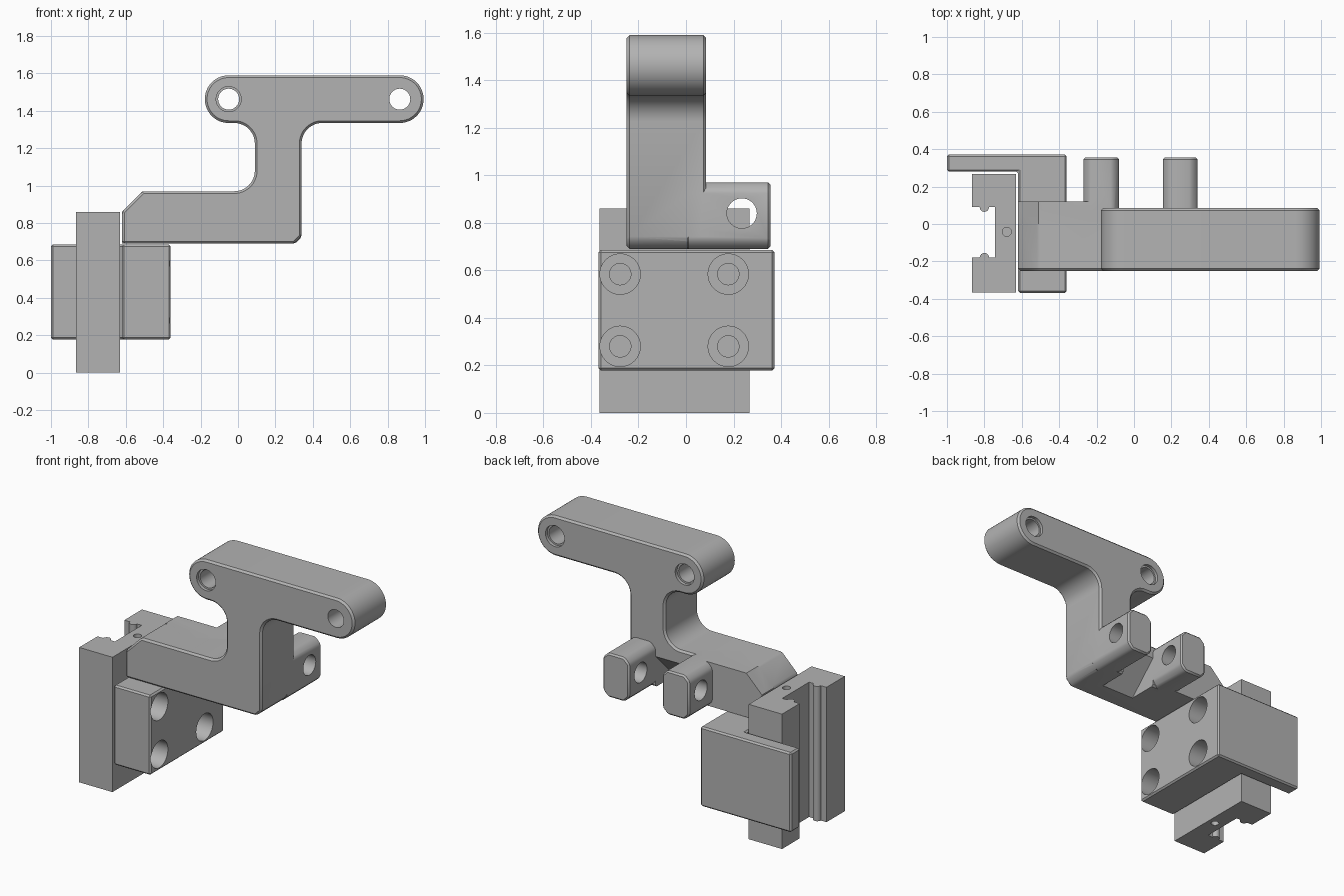
import bpy, bmesh, math

cube = bpy.data.objects.get("Cube")
if cube:
    bpy.data.objects.remove(cube, do_unlink=True)

grey = bpy.data.materials.new("plain grey")
grey.use_nodes = True
colour = (0.45, 0.45, 0.45, 1)
grey.diffuse_color = colour
grey.node_tree.nodes["Principled BSDF"].inputs["Base Color"].default_value = colour

PLACE = {"x": lambda u, v, t: (t, u, v),
         "y": lambda u, v, t: (u, t, v),
         "z": lambda u, v, t: (u, v, t)}


def prism(name, outline, axis, lo, hi):
    """Extrude a 2D outline along an axis."""
    bm = bmesh.new()
    base = bm.faces.new([bm.verts.new(PLACE[axis](u, v, lo)) for u, v in outline])
    out = bmesh.ops.extrude_face_region(bm, geom=[base])
    shift = PLACE[axis](0, 0, hi - lo)
    bmesh.ops.translate(bm, vec=shift,
                        verts=[g for g in out["geom"] if isinstance(g, bmesh.types.BMVert)])
    bmesh.ops.recalc_face_normals(bm, faces=bm.faces)
    mesh = bpy.data.meshes.new(name)
    bm.to_mesh(mesh)
    bm.free()
    mesh.materials.append(grey)
    obj = bpy.data.objects.new(name, mesh)
    bpy.context.collection.objects.link(obj)
    return obj


def arc(cu, cv, r, a, b, n=12):
    """Points along an arc from angle a to angle b, in degrees."""
    angles = [math.radians(a + (b - a) * i / n) for i in range(n + 1)]
    return [(cu + r * math.cos(t), cv + r * math.sin(t)) for t in angles]


def rod(axis, u, v, r, lo, hi):
    return prism("cutter", arc(u, v, r, 0, 360, 40)[:-1], axis, lo, hi)


def chamfered(u0, u1, v0, v1, c):
    return [(u0 + c, v0), (u1 - c, v0), (u1, v0 + c), (u1, v1 - c),
            (u1 - c, v1), (u0 + c, v1), (u0, v1 - c), (u0, v0 + c)]


def apply(obj, mod):
    bpy.context.view_layer.objects.active = obj
    bpy.ops.object.modifier_apply(modifier=mod.name)


def bevel(obj, width):
    mod = obj.modifiers.new("bevel", "BEVEL")
    mod.width = width
    mod.limit_method = "ANGLE"
    mod.angle_limit = math.radians(40)
    apply(obj, mod)


def combine(obj, other, operation):
    mod = obj.modifiers.new("bool", "BOOLEAN")
    mod.operation = operation
    mod.solver = "EXACT"
    mod.object = other
    apply(obj, mod)
    bpy.data.objects.remove(other, do_unlink=True)


def smooth(obj):
    bpy.ops.object.select_all(action="DESELECT")
    obj.select_set(True)
    bpy.context.view_layer.objects.active = obj
    bpy.ops.object.shade_smooth_by_angle(angle=math.radians(25))


# Bracket arm: stepped profile with a rounded top bar
FRONT, BACK = -0.25, 0.085
foot = [(-0.62, 0.69), (-0.62, 0.86), (-0.51, 0.97)]
outline = (foot + arc(-0.02, 1.08, 0.11, -90, 0) + arc(-0.02, 1.225, 0.11, 0, 90)
           + arc(-0.05, 1.4625, 0.1275, 270, 90, 24) + arc(0.865, 1.4625, 0.1275, 90, -90, 24)
           + arc(0.45, 1.225, 0.11, 90, 180) + [(0.34, 0.73), (0.30, 0.69)])
arm = prism("bracket_arm", outline, "y", FRONT, BACK)
bevel(arm, 0.012)

# Thicker back of the foot
combine(arm, prism("pad", foot + [(-0.17, 0.97), (-0.17, 0.69)], "y", 0.0, 0.12), "UNION")

# Sloped relief between the lugs
combine(arm, prism("cutter", [(-0.12, 0.68), (0.13, 0.93), (0.13, 0.68)], "x", -0.08, 0.155),
        "DIFFERENCE")

# Two hinge lugs at the back
for x0, x1 in ((-0.27, -0.08), (0.155, 0.34)):
    lug = prism("lug", chamfered(x0, x1, 0.69, 0.97, 0.035), "y", 0.0, 0.355)
    bevel(lug, 0.01)
    combine(arm, lug, "UNION")
combine(arm, rod("x", 0.235, 0.84, 0.063, -0.4, 0.5), "DIFFERENCE")

# Holes through the top bar, with shallow counterbores
for x in (-0.05, 0.865):
    combine(arm, rod("y", x, 1.4625, 0.056, -0.4, 0.3), "DIFFERENCE")
combine(arm, rod("y", -0.05, 1.4625, 0.067, -0.4, FRONT + 0.02), "DIFFERENCE")
for x in (-0.05, 0.865):
    combine(arm, rod("y", x, 1.4625, 0.067, BACK - 0.02, 0.3), "DIFFERENCE")
smooth(arm)

# Carriage block with a flange behind the rail
block = prism("carriage_block", [(-0.62, -0.368), (-0.36, -0.368), (-0.36, 0.372), (-1.0, 0.372),
                                 (-1.0, 0.28), (-0.62, 0.28)], "z", 0.178, 0.686)
bevel(block, 0.01)
for y in (-0.277, 0.178):
    for z in (0.28, 0.584):
        combine(block, rod("x", y, z, 0.085, -0.5, -0.3), "DIFFERENCE")
        combine(block, rod("x", y, z, 0.045, -0.58, -0.45), "DIFFERENCE")
smooth(block)

# Channel rail with round beads along its inner walls
rail_outline = ([(-0.63, -0.365), (-0.63, 0.268), (-0.865, 0.268), (-0.865, 0.09)]
                + arc(-0.80, 0.09, 0.025, 180, 360) + [(-0.742, 0.09), (-0.742, -0.18)]
                + arc(-0.80, -0.18, 0.025, 0, 180) + [(-0.865, -0.18), (-0.865, -0.365)])
rail = prism("channel_rail", rail_outline, "z", 0.0, 0.86)
for lo, hi in ((-0.1, 0.08), (0.78, 0.9)):
    combine(rail, rod("z", -0.68, -0.042, 0.024, lo, hi), "DIFFERENCE")
smooth(rail)
